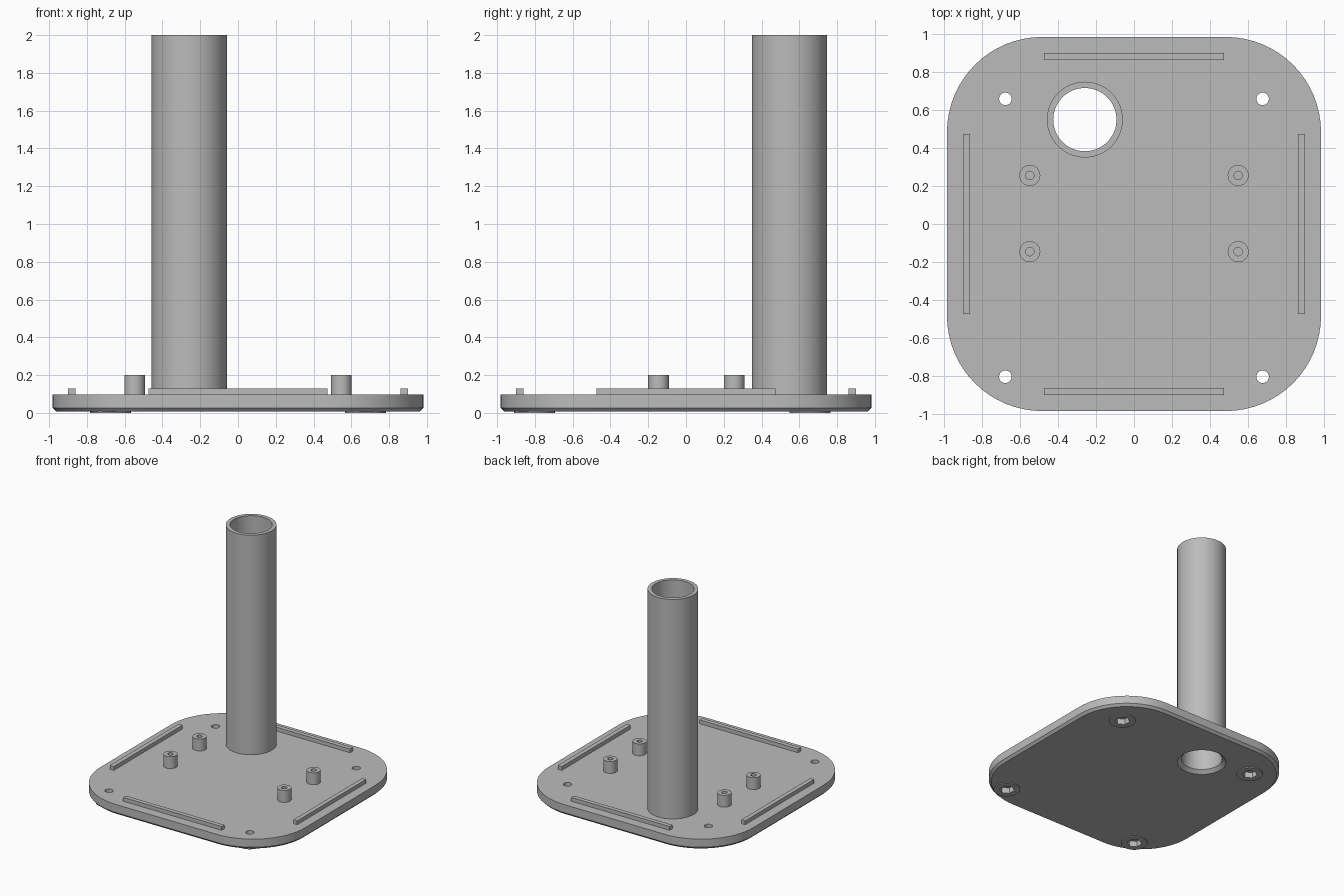
import bpy, bmesh
from math import sin, cos, pi, radians

cube = bpy.data.objects.get("Cube")
if cube:
    bpy.data.objects.remove(cube, do_unlink=True)

grey = bpy.data.materials.new("light grey plastic")
grey.use_nodes = True
colour = (0.5, 0.5, 0.5, 1)
grey.diffuse_color = colour
grey.node_tree.nodes["Principled BSDF"].inputs["Base Color"].default_value = colour

HALF, CORNER, CHAMFER = 0.982, 0.5, 0.02
BOTTOM, TOP = 0.007, 0.097
PIPE_X, PIPE_Y, PIPE_R, BORE_R = -0.258, 0.548, 0.199, 0.166
SCREWS = [(x, y) for x in (-0.675, 0.675) for y in (0.657, -0.802)]


def finish(name, bm, location=(0, 0, 0)):
    bmesh.ops.remove_doubles(bm, verts=bm.verts, dist=1e-5)
    bmesh.ops.recalc_face_normals(bm, faces=bm.faces)
    mesh = bpy.data.meshes.new(name)
    bm.to_mesh(mesh)
    bm.free()
    mesh.materials.append(grey)
    obj = bpy.data.objects.new(name, mesh)
    obj.location = location
    bpy.context.collection.objects.link(obj)
    return obj


def lathe(name, profile, x, y, sides=48):
    """Spin a closed (radius, height) profile about the vertical axis."""
    bm = bmesh.new()
    verts = [bm.verts.new((r, 0, z)) for r, z in profile]
    edges = [bm.edges.new((a, b)) for a, b in zip(verts, verts[1:] + verts[:1])]
    bmesh.ops.spin(bm, geom=verts + edges, cent=(0, 0, 0), axis=(0, 0, 1),
                   angle=2 * pi, steps=sides, use_merge=True)
    bmesh.ops.dissolve_degenerate(bm, edges=bm.edges, dist=1e-5)
    return finish(name, bm, (x, y, 0))


def cylinder(name, r, low, high, x, y, sides=48, r_top=None):
    bm = bmesh.new()
    bmesh.ops.create_cone(bm, cap_ends=True, segments=sides, radius1=r,
                          radius2=r if r_top is None else r_top, depth=high - low)
    bmesh.ops.translate(bm, verts=bm.verts, vec=(0, 0, (low + high) / 2))
    return finish(name, bm, (x, y, 0))


def box(name, size, location):
    bm = bmesh.new()
    bmesh.ops.create_cube(bm, size=1)
    bmesh.ops.scale(bm, verts=bm.verts, vec=size)
    return finish(name, bm, location)


def cut(obj, cutters):
    for c in cutters:
        c.hide_render = True
        mod = obj.modifiers.new("cut", "BOOLEAN")
        mod.operation, mod.solver, mod.object = "DIFFERENCE", "EXACT", c
    bpy.context.view_layer.update()
    graph = bpy.context.evaluated_depsgraph_get()
    mesh = bpy.data.meshes.new_from_object(obj.evaluated_get(graph))
    obj.modifiers.clear()
    obj.data = mesh


# Rounded base plate with a chamfered lower edge
bm = bmesh.new()
rings = []
for inset, z in ((CHAMFER, BOTTOM), (0, BOTTOM + CHAMFER), (0, TOP)):
    ring = []
    for quarter in range(4):
        cx = (HALF - CORNER) * (1 if quarter in (0, 3) else -1)
        cy = (HALF - CORNER) * (1 if quarter < 2 else -1)
        for i in range(17):
            a = pi / 2 * (quarter + i / 16)
            r = CORNER - inset
            ring.append(bm.verts.new((cx + r * cos(a), cy + r * sin(a), z)))
    rings.append(ring)
for low, high in zip(rings, rings[1:]):
    for i in range(len(low)):
        j = (i + 1) % len(low)
        bm.faces.new((low[i], low[j], high[j], high[i]))
bm.faces.new(rings[0])
bm.faces.new(rings[-1])
plate = finish("base_plate", bm)
parts = [plate]

# Screw holes with hexagonal pockets, and the pipe bore with a flared mouth
cutters = [cylinder("bore_cutter", BORE_R, -0.1, 0.3, PIPE_X, PIPE_Y, 64),
           cylinder("mouth_cutter", PIPE_R + 0.01, BOTTOM - 0.01, BOTTOM + 0.03,
                    PIPE_X, PIPE_Y, 64, BORE_R - 0.002)]
screw_cutters = []
for x, y in SCREWS:
    pair = [cylinder("screw_cutter", 0.033, -0.1, 0.3, x, y, 32),
            cylinder("hex_cutter", 0.062, -0.1, 0.05, x, y, 6)]
    screw_cutters.append(pair)
    cutters += pair
cut(plate, cutters)

# Thin round feet around each screw pocket
for (x, y), pair in zip(SCREWS, screw_cutters):
    foot = cylinder("screw_foot", 0.108, 0, BOTTOM + 0.002, x, y)
    cut(foot, pair)
    parts.append(foot)
for c in cutters:
    bpy.data.objects.remove(c, do_unlink=True)

# Tall hollow pipe
parts.append(lathe("pipe", [(BORE_R, TOP), (PIPE_R, TOP), (PIPE_R, 2), (BORE_R, 2)],
                   PIPE_X, PIPE_Y, 64))

# Standoffs with blind screw holes
for x in (-0.547, 0.547):
    for y in (0.255, -0.145):
        parts.append(lathe("standoff", [(0, 0.09), (0.055, 0.09), (0.055, 0.2),
                                        (0.022, 0.2), (0.022, 0.1), (0, 0.1)], x, y, 32))

# Locating ribs along the four edges
for s in (-1, 1):
    parts.append(box("side_rib", (0.038, 0.945, 0.04), (s * 0.88, 0, 0.11)))
    parts.append(box("end_rib", (0.945, 0.038, 0.04), (0, s * 0.88, 0.11)))

# Smooth the round walls and keep the edges crisp
bpy.ops.object.select_all(action="DESELECT")
for obj in parts:
    obj.select_set(True)
bpy.context.view_layer.objects.active = plate
bpy.ops.object.shade_smooth_by_angle(angle=radians(30))
